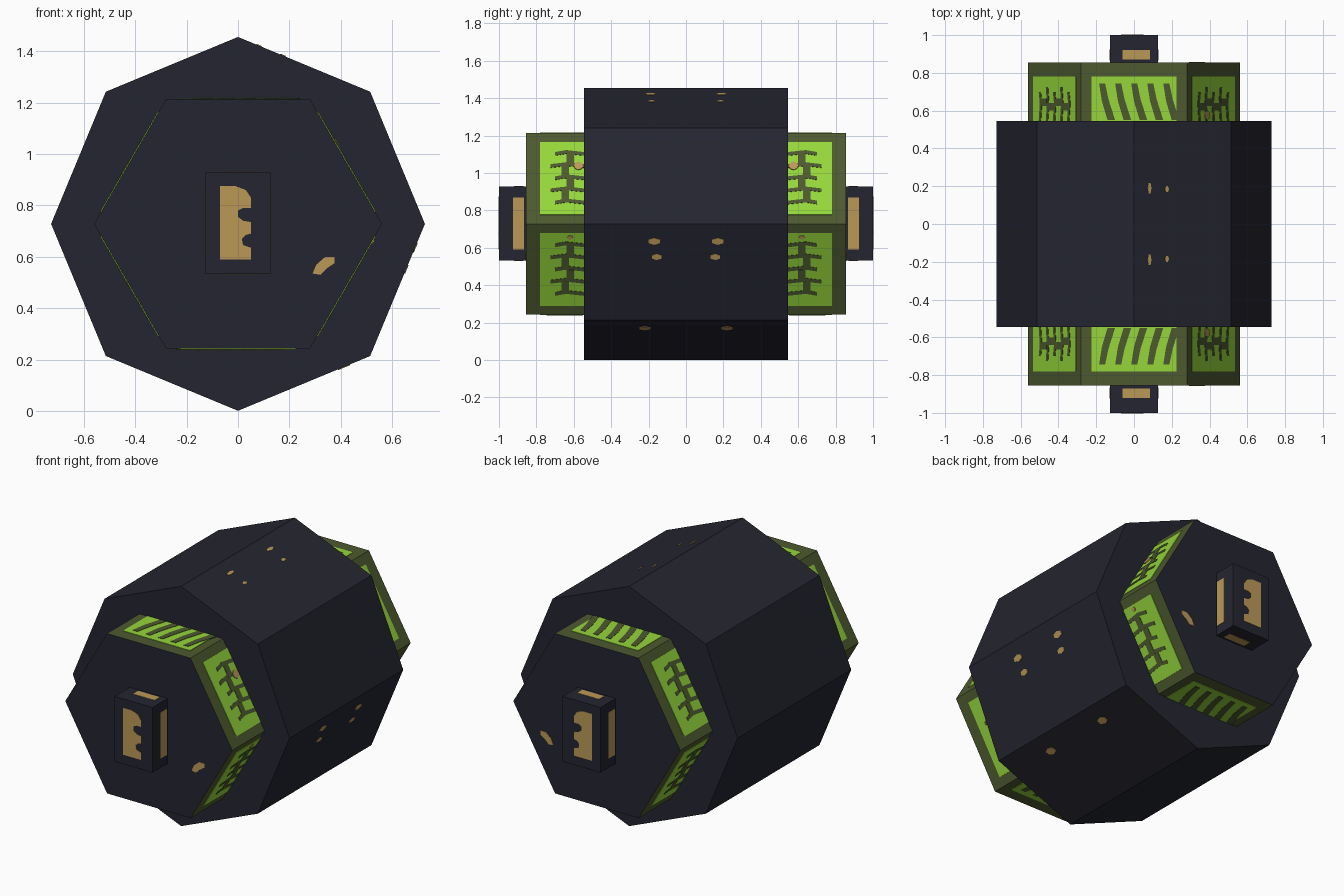
import bpy, bmesh, math
from mathutils import Vector

if "Cube" in bpy.data.objects:
    bpy.data.objects.remove(bpy.data.objects["Cube"])

CZ = 0.728


def material(name, rgb):
    m = bpy.data.materials.new(name)
    lin = [((c / 255 + 0.055) / 1.055) ** 2.4 if c > 10 else c / 3294 for c in rgb]
    m.diffuse_color = (*lin, 1)
    m.use_nodes = True
    m.node_tree.nodes["Principled BSDF"].inputs["Base Color"].default_value = m.diffuse_color
    return m


DARK = material("charcoal", (36, 37, 48))
OLIVE = material("olive", (77, 90, 48))
GREEN = material("bright green", (149, 214, 58))
GOLD = material("tan gold", (187, 153, 86))


def finish(name, bm, mats):
    bmesh.ops.recalc_face_normals(bm, faces=bm.faces)
    me = bpy.data.meshes.new(name)
    bm.to_mesh(me)
    bm.free()
    for m in mats:
        me.materials.append(m)
    ob = bpy.data.objects.new(name, me)
    bpy.context.collection.objects.link(ob)
    return ob


def extrude(bm, pts, offset):
    a = [bm.verts.new(p) for p in pts]
    b = [bm.verts.new(p + offset) for p in pts]
    n = len(a)
    bm.faces.new(a)
    bm.faces.new(b[::-1])
    for i in range(n):
        bm.faces.new((a[i], a[(i + 1) % n], b[(i + 1) % n], b[i]))


def prism(name, sides, r, half, mats):
    bm = bmesh.new()
    pts = [Vector((r * math.cos(2 * math.pi * i / sides), -half,
                   CZ + r * math.sin(2 * math.pi * i / sides))) for i in range(sides)]
    extrude(bm, pts, Vector((0, 2 * half, 0)))
    ob = finish(name, bm, mats)
    if len(mats) > 1:  # end caps take the second colour
        for p in ob.data.polygons:
            p.material_index = 1 if abs(p.normal.y) > 0.9 else 0
    return ob


def face_frame(sides, r, k):
    a = 2 * math.pi * (k + 0.5) / sides
    n = Vector((math.cos(a), 0, math.sin(a)))
    t = Vector((-math.sin(a), 0, math.cos(a)))
    return Vector((0, 0, CZ)) + n * r * math.cos(math.pi / sides), t, n


def side_plate(bm, frame, poly, thick):
    """Plate on a prism side, mirrored front to back; poly is (along side, y)."""
    o, t, n = frame
    for s in (-1, 1):
        extrude(bm, [o + t * u + Vector((0, s * v, 0)) for u, v in poly], n * thick)


def rect(u0, u1, v0, v1):
    return [(u0, v0), (u1, v0), (u1, v1), (u0, v1)]


def blob(u, v, ru, rv, n=8):
    return [(u + ru * math.cos(2 * math.pi * i / n), v + rv * math.sin(2 * math.pi * i / n))
            for i in range(n)]


# main prisms
prism("main_drum", 8, 0.727, 0.545, [DARK])
prism("hex_core", 6, 0.56, 0.855, [OLIVE, DARK])

# axle block
bm = bmesh.new()
extrude(bm, [Vector((x, -1, z)) for x, z in rect(-0.127, 0.127, 0.533, 0.928)], Vector((0, 2, 0)))
finish("axle_block", bm, [DARK])

# green panels with olive squiggles on each hex side
panels, marks, flecks = bmesh.new(), bmesh.new(), bmesh.new()
for k in range(6):
    f = face_frame(6, 0.56, k)
    side_plate(panels, f, rect(-0.225, 0.225, 0.53, 0.78), 0.003)
    if k in (1, 4):  # slanted strokes on top and bottom
        for i in range(5):
            u = 0.165 - i * 0.085
            side_plate(marks, f, [(u + 0.02, 0.745), (u - 0.012, 0.745), (u - 0.03, 0.66),
                                  (u - 0.065, 0.55), (u - 0.025, 0.55), (u + 0.005, 0.65)], 0.005)
    else:  # wavy trunk with branches on the slanted sides
        up = 1 if k in (0, 5) else -1
        for i in range(5):
            u = (0.15 - i * 0.075) * up
            w = 0.011
            tip = 0.725 if i % 2 else 0.70
            side_plate(marks, f, [(u - w, 0.545), (u + w, 0.545), (u + w + 0.012 * up, 0.64),
                                  (u + w, tip), (u - w, tip), (u - w + 0.012 * up, 0.64)], 0.005)
            if i < 4:
                v = 0.60 + 0.025 * (i % 2)
                side_plate(marks, f, rect(u - 0.075 * up, u, v, v + 0.04), 0.0055)
side_plate(flecks, face_frame(6, 0.56, 0), blob(0.075, 0.575, 0.025, 0.025), 0.008)
side_plate(flecks, face_frame(6, 0.56, 5), blob(0.2, 0.62, 0.012, 0.015), 0.008)
finish("green_panels", panels, [GREEN])
finish("panel_squiggles", marks, [OLIVE])

# gold flecks on the right-hand drum sides
for k, u, v, ru, rv in ((1, 0.19, 0.19, 0.011, 0.032), (1, 0.09, 0.185, 0.011, 0.018),
                        (7, 0.178, 0.17, 0.02, 0.035), (7, 0.088, 0.157, 0.018, 0.03),
                        (6, 0.167, 0.22, 0.025, 0.034)):
    side_plate(flecks, face_frame(8, 0.727, k), blob(u, v, ru, rv, 6), 0.003)
finish("gold_flecks", flecks, [GOLD])

# gold inlays on the axle block, both ends
inlay = bmesh.new()
comb = [(-0.07, 0.59), (0.05, 0.59), (0.05, 0.635), (0.02, 0.645), (0.015, 0.67), (0.03, 0.685),
        (0.05, 0.69), (0.05, 0.735), (0.02, 0.74), (0.0, 0.755), (0.0, 0.78), (0.02, 0.79),
        (0.05, 0.79), (0.05, 0.83), (0.03, 0.86), (-0.01, 0.875), (-0.07, 0.875)]
spot = [(0.29, 0.535), (0.32, 0.53), (0.345, 0.555), (0.375, 0.575), (0.375, 0.6),
        (0.34, 0.6), (0.305, 0.57)]
for s in (-1, 1):
    extrude(inlay, [Vector((x, s * 0.998, z)) for x, z in comb], Vector((0, s * 0.004, 0)))
    extrude(inlay, [Vector((x, s * 0.854, z)) for x, z in spot], Vector((0, s * 0.004, 0)))
    for d in (-1, 1):
        extrude(inlay, [Vector((d * 0.126, s * y, z)) for y, z in rect(0.865, 0.925, 0.59, 0.87)],
                Vector((d * 0.003, 0, 0)))
        z0 = 0.927 if d > 0 else 0.534
        extrude(inlay, [Vector((x, s * y, z0)) for x, y in rect(-0.06, 0.085, 0.87, 0.92)],
                Vector((0, 0, d * 0.003)))
finish("gold_inlays", inlay, [GOLD])
